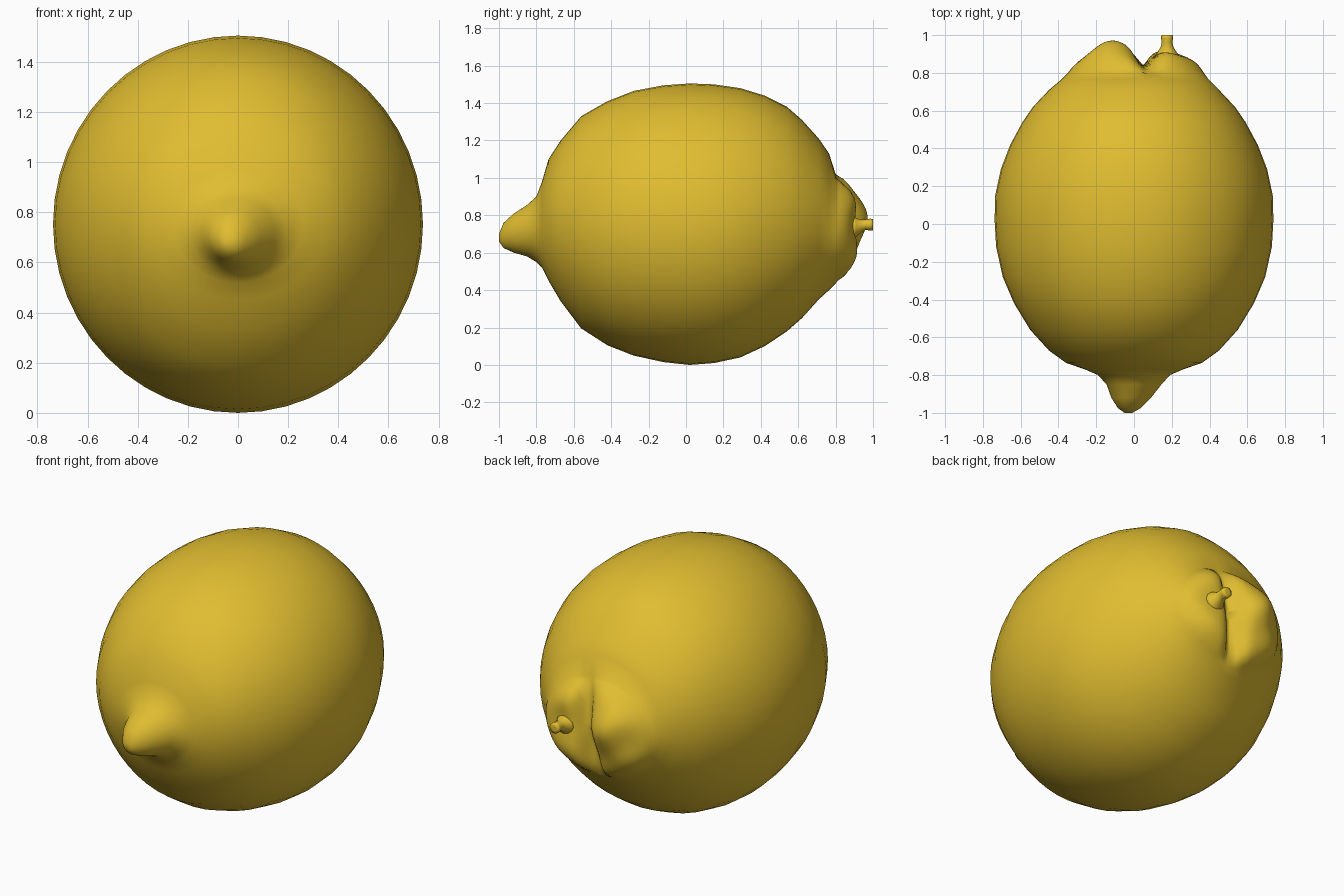
import bpy, bmesh, math

cube = bpy.data.objects.get("Cube")
if cube:
    bpy.data.objects.remove(cube, do_unlink=True)

peel = bpy.data.materials.new("lemon yellow")
peel.use_nodes = True
COLOR = (0.75, 0.51, 0.03, 1)
peel.diffuse_color = COLOR
peel.node_tree.nodes["Principled BSDF"].inputs["Base Color"].default_value = COLOR

SIDES = 48


def loft(name, rings):
    """Skin a list of closed point rings and cap both ends."""
    bm = bmesh.new()
    loops = [[bm.verts.new(p) for p in ring] for ring in rings]
    for a, b in zip(loops, loops[1:]):
        n = len(a)
        for i in range(n):
            j = (i + 1) % n
            bm.faces.new((a[i], a[j], b[j], b[i]))
    bm.faces.new(loops[0])
    bm.faces.new(loops[-1])
    bmesh.ops.recalc_face_normals(bm, faces=bm.faces)
    mesh = bpy.data.meshes.new(name)
    bm.to_mesh(mesh)
    bm.free()
    mesh.materials.append(peel)
    for poly in mesh.polygons:
        poly.use_smooth = True
    obj = bpy.data.objects.new(name, mesh)
    bpy.context.collection.objects.link(obj)
    return obj


def ellipse(cx, cz, rx, rz, depth, sides=SIDES):
    """Ring across the y axis; depth gives y for each x, z."""
    ring = []
    for i in range(sides):
        a = math.tau * i / sides
        x, z = cx + rx * math.cos(a), cz + rz * math.sin(a)
        ring.append((x, depth(x, z), z))
    return ring


# Fruit profile: y, bottom z, top z, half width, x centre
profile = [
    (-1, .66, .70, .02, -.03), (-.975, .625, .76, .06, -.025),
    (-.92, .60, .81, .105, -.015), (-.85, .58, .855, .145, 0),
    (-.80, .55, .90, .19, 0), (-.77, .52, .98, .26, 0),
    (-.735, .45, 1.10, .36, 0), (-.67, .34, 1.20, .45, 0),
    (-.56, .195, 1.33, .55, 0), (-.42, .105, 1.41, .635, 0),
    (-.28, .05, 1.465, .695, 0), (-.12, .015, 1.495, .73, 0),
    (.02, 0, 1.505, .738, 0), (.15, .01, 1.5, .735, 0),
    (.29, .04, 1.48, .705, 0), (.42, .10, 1.44, .655, 0),
    (.54, .18, 1.38, .59, 0), (.62, .25, 1.31, .535, 0),
    (.71, .35, 1.21, .45, 0), (.765, .40, 1.13, .39, .005),
    (.80, .435, 1.02, .36, .01)]
rings = [ellipse(cx, (lo + hi) / 2, w, (hi - lo) / 2, lambda x, z, y=y: y)
         for y, lo, hi, w, cx in profile]

# Puckered stem end: two swollen lobes split by a leaning crease
CX, CZ, RX, RZ = .01, .728, .36, .292


def lobes(x, z):
    r = min(1, math.hypot((x - CX) / RX, (z - CZ) / RZ))
    swell = .115 * (1 - r ** 5)
    peak = .055 * math.exp(-((x + .13) / .11) ** 2 - ((z - .80) / .13) ** 2)
    crease = .085 * math.exp(-((x - .04 - .12 * (z - CZ)) / .055) ** 2)
    wobble = .012 * math.sin(13 * x + 2) * math.sin(19 * z)
    return .80 + swell + (peak - crease + wobble) * (1 - r ** 8)


for k in range(1, 20):
    t = 1 - k / 20
    t = t ** .75
    rings.append(ellipse(CX, CZ, RX * t, RZ * t, lobes))
loft("lemon_body", rings)

# Small crooked stem stub on the left lobe
stub = [(.88, .07, .73), (.91, .05, .735), (.935, .035, .742),
        (.96, .028, .75), (.985, .032, .75), (1, .03, .75), (1, .012, .75)]
loft("stem_stub", [ellipse(.175, z, r, r, lambda x, zz, y=y: y, 12)
                   for y, r, z in stub])
